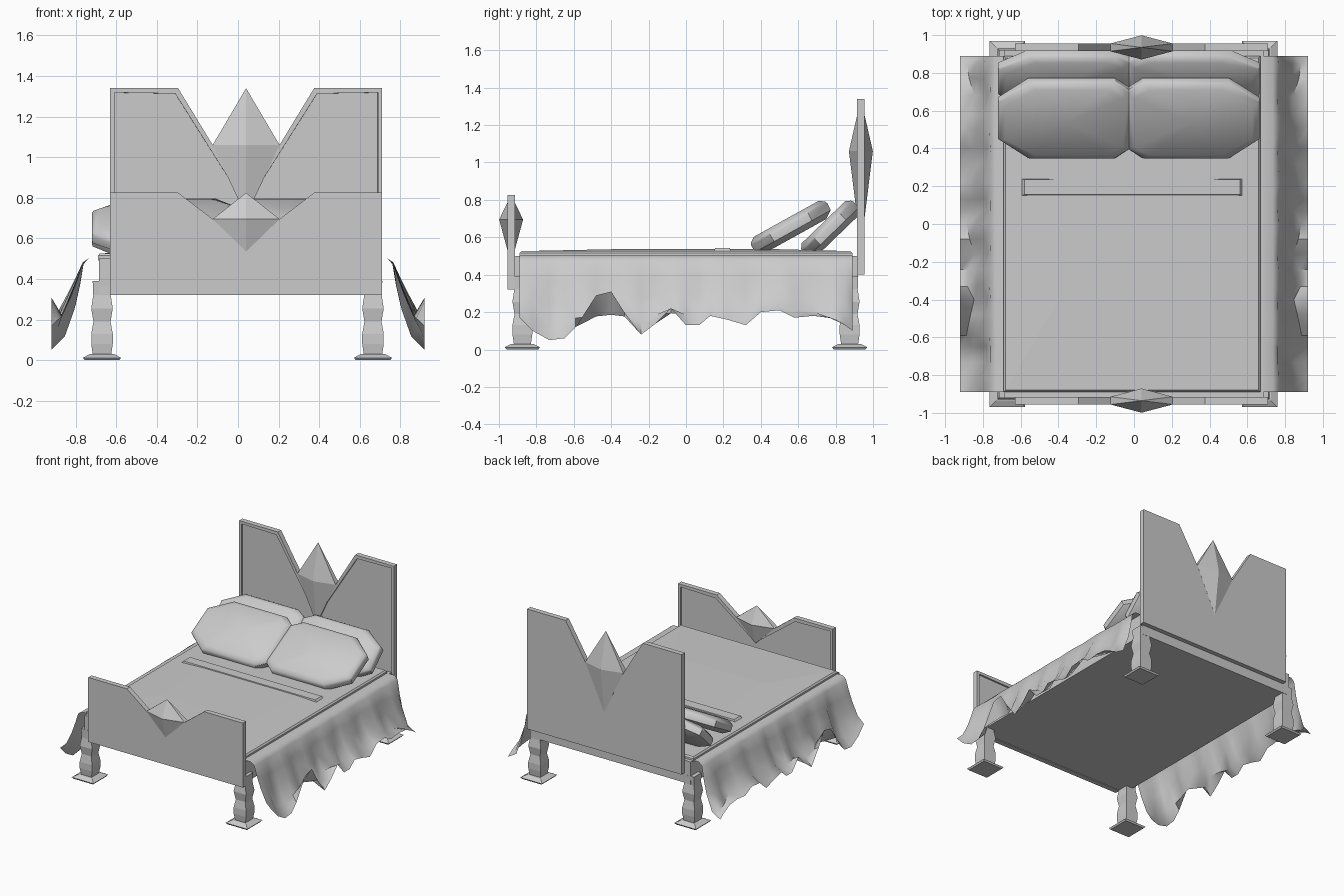
import bpy, bmesh, math
from mathutils import Matrix, Vector

cube = bpy.data.objects.get("Cube")
if cube:
    bpy.data.objects.remove(cube, do_unlink=True)

grey = bpy.data.materials.new("plain_grey")
grey.use_nodes = True
grey.diffuse_color = (0.6, 0.6, 0.6, 1)
grey.node_tree.nodes["Principled BSDF"].inputs["Base Color"].default_value = (0.6, 0.6, 0.6, 1)


def finish(bm, name, smooth=None, fix=True):
    if fix:
        bmesh.ops.recalc_face_normals(bm, faces=bm.faces[:])
    mesh = bpy.data.meshes.new(name)
    bm.to_mesh(mesh)
    bm.free()
    mesh.materials.append(grey)
    obj = bpy.data.objects.new(name, mesh)
    bpy.context.collection.objects.link(obj)
    if smooth:
        bpy.ops.object.select_all(action='DESELECT')
        obj.select_set(True)
        bpy.context.view_layer.objects.active = obj
        bpy.ops.object.shade_smooth_by_angle(angle=math.radians(smooth))


def loft(bm, rings):
    """Bridge equal rings of points and cap both ends."""
    loops = [[bm.verts.new(p) for p in ring] for ring in rings]
    n = len(loops[0])
    for a, b in zip(loops, loops[1:]):
        for i in range(n):
            j = (i + 1) % n
            bm.faces.new((a[i], a[j], b[j], b[i]))
    bm.faces.new(loops[0][::-1])
    bm.faces.new(loops[-1])


def rect(x0, x1, y0, y1, z):
    return [(x0, y0, z), (x1, y0, z), (x1, y1, z), (x0, y1, z)]


def slab(name, *rings):
    bm = bmesh.new()
    loft(bm, [rect(*r) for r in rings])
    finish(bm, name)


# Headboard and footboard: notched panel with a straight recess on the inner face
MID = 0.04


def board(name, y, bottom, top, notch):
    inward = -1 if y > 0 else 1
    outline = [(-0.67, bottom), (-0.67, top), (-0.335, top), (0, notch),
               (0.335, top), (0.67, top), (0.67, bottom)]
    bm = bmesh.new()
    loft(bm, [[(MID + x, y + s * 0.02, z) for x, z in outline] for s in (-1, 1)])
    bmesh.ops.recalc_face_normals(bm, faces=bm.faces[:])
    inner = [f for f in bm.faces if f.normal.y * inward > 0.9]
    bmesh.ops.inset_region(bm, faces=inner, thickness=0.03)
    bmesh.ops.inset_region(bm, faces=inner, thickness=0.0005, depth=-0.012)
    finish(bm, name)


# Gem: pointed above, and ending below in a short edge across the board
def gem(name, y, bottom, waist, top):
    bm = bmesh.new()
    w, d, e = 0.165, 0.064, 0.0205
    ring = [bm.verts.new((MID + a, y + b, waist))
            for a, b in ((w, -e), (w, e), (0, d), (-w, e), (-w, -e), (0, -d))]
    tip = bm.verts.new((MID, y, top))
    back, front = [bm.verts.new((MID, y + s * e, bottom)) for s in (1, -1)]
    for i in range(6):
        bm.faces.new((ring[i], ring[(i + 1) % 6], tip))
    for end, start in ((back, 1), (front, 4)):
        for i in (start, start + 1):
            bm.faces.new((ring[i], ring[(i + 1) % 6], end))
    bm.faces.new((ring[0], ring[1], back, front))
    bm.faces.new((ring[3], ring[4], front, back))
    finish(bm, name)


board("headboard", 0.935, 0.40, 1.34, 0.79)
gem("headboard_gem", 0.935, 0.71, 1.06, 1.34)
board("footboard", -0.935, 0.32, 0.825, 0.57)
gem("footboard_gem", -0.935, 0.535, 0.695, 0.825)

# Bed frame, slightly domed mattress and folded sheet edge
slab("bed_frame", (-0.685, 0.685, -0.92, 0.92, 0.325), (-0.685, 0.685, -0.92, 0.92, 0.5))
slab("mattress", (-0.69, 0.67, -0.89, 0.89, 0.49), (-0.69, 0.67, -0.89, 0.89, 0.515),
     (-0.68, 0.66, -0.88, 0.88, 0.526), (-0.4, 0.4, -0.4, 0.5, 0.536))
slab("sheet_fold", (-0.6, 0.58, 0.15, 0.24, 0.52), (-0.58, 0.56, 0.155, 0.235, 0.543))

# Turned square legs on flat feet
LEG = [(0.025, 0.045), (0.08, 0.053), (0.13, 0.053), (0.19, 0.042),
       (0.255, 0.053), (0.32, 0.043), (0.39, 0.046)]
FOOT = [(0, 0.085), (0.012, 0.094), (0.03, 0.06)]
for side, x in (("right", -0.67), ("left", 0.665)):
    for end, y in (("front", -0.875), ("back", 0.875)):
        for part, profile in (("leg", LEG), ("foot", FOOT)):
            slab(f"{end}_{side}_{part}",
                 *[(x - r, x + r, y - r, y + r, z) for z, r in profile])

# Pillows: tilted eight-sided cushions in two rows
CUSHION = [(-0.35, 0.11), (-0.19, 0.22), (0.27, 0.22), (0.35, 0.165),
           (0.35, -0.165), (0.27, -0.22), (-0.19, -0.22), (-0.35, -0.11)]
LAYERS = [(0.8, -0.055), (0.99, -0.025), (1, 0.015), (0.97, 0.03), (0.85, 0.05)]


def pillow(name, x, y, z, tilt, length, flip):
    place = Matrix.Translation((x, y, z)) @ Matrix.Rotation(math.radians(tilt), 4, 'X')
    bm = bmesh.new()
    rings = []
    for scale, h in LAYERS:
        inset = (1 - scale) * 0.25
        rings.append([place @ Vector((flip * (u - math.copysign(inset, u)),
                                      v * length * scale, h)) for u, v in CUSHION])
    loft(bm, rings)
    caps = [f for f in bm.faces if len(f.verts) == 8]
    bmesh.ops.poke(bm, faces=caps, offset=0.008)
    finish(bm, name, 35)


for side, x, flip in (("right", -0.37, 1), ("left", 0.315, -1)):
    pillow(f"front_{side}_pillow", x, 0.56, 0.655, 29, 1.06, flip)
    pillow(f"back_{side}_pillow", x, 0.77, 0.645, 44, 0.87, flip)

# Draped cover: y, lowest fold height, hem height (higher where the hem flips out)
DRAPE = [(-0.89, 0.17, 0.17), (-0.82, 0.1, 0.1), (-0.73, 0.05, 0.05), (-0.65, 0.06, 0.06),
         (-0.59, 0.11, 0.12), (-0.48, 0.12, 0.29), (-0.4, 0.13, 0.31), (-0.33, 0.12, 0.2),
         (-0.24, 0.08, 0.08), (-0.16, 0.13, 0.14), (-0.08, 0.14, 0.22), (0, 0.13, 0.13),
         (0.07, 0.13, 0.13), (0.13, 0.18, 0.18), (0.22, 0.16, 0.16), (0.32, 0.13, 0.13),
         (0.4, 0.2, 0.2), (0.5, 0.2, 0.21), (0.58, 0.16, 0.17), (0.68, 0.15, 0.18),
         (0.77, 0.11, 0.17), (0.85, 0.08, 0.13), (0.89, 0.08, 0.1)]

for name, side in (("right_drape", -1), ("left_drape", 1)):
    bm = bmesh.new()
    columns = []
    for i, (y, low, hem) in enumerate(DRAPE):
        points = [(0.66, 0.502), (0.735, 0.502)]
        for t in (0.06, 0.3, 0.55, 0.85):
            wave = 0.022 * math.sin(i * 1.9) * min(t * 2, 1)
            points.append((0.757 + 0.1 * t + 0.04 * t ** 3 + wave, 0.5 - (0.5 - low) * t))
        points.append((0.92, hem))
        columns.append([bm.verts.new((side * x, y, z)) for x, z in points])
    for a, b in zip(columns, columns[1:]):
        for k in range(len(a) - 1):
            quad = (a[k], a[k + 1], b[k + 1], b[k])
            bm.faces.new(quad if side > 0 else quad[::-1])
    finish(bm, name, 50, fix=False)
